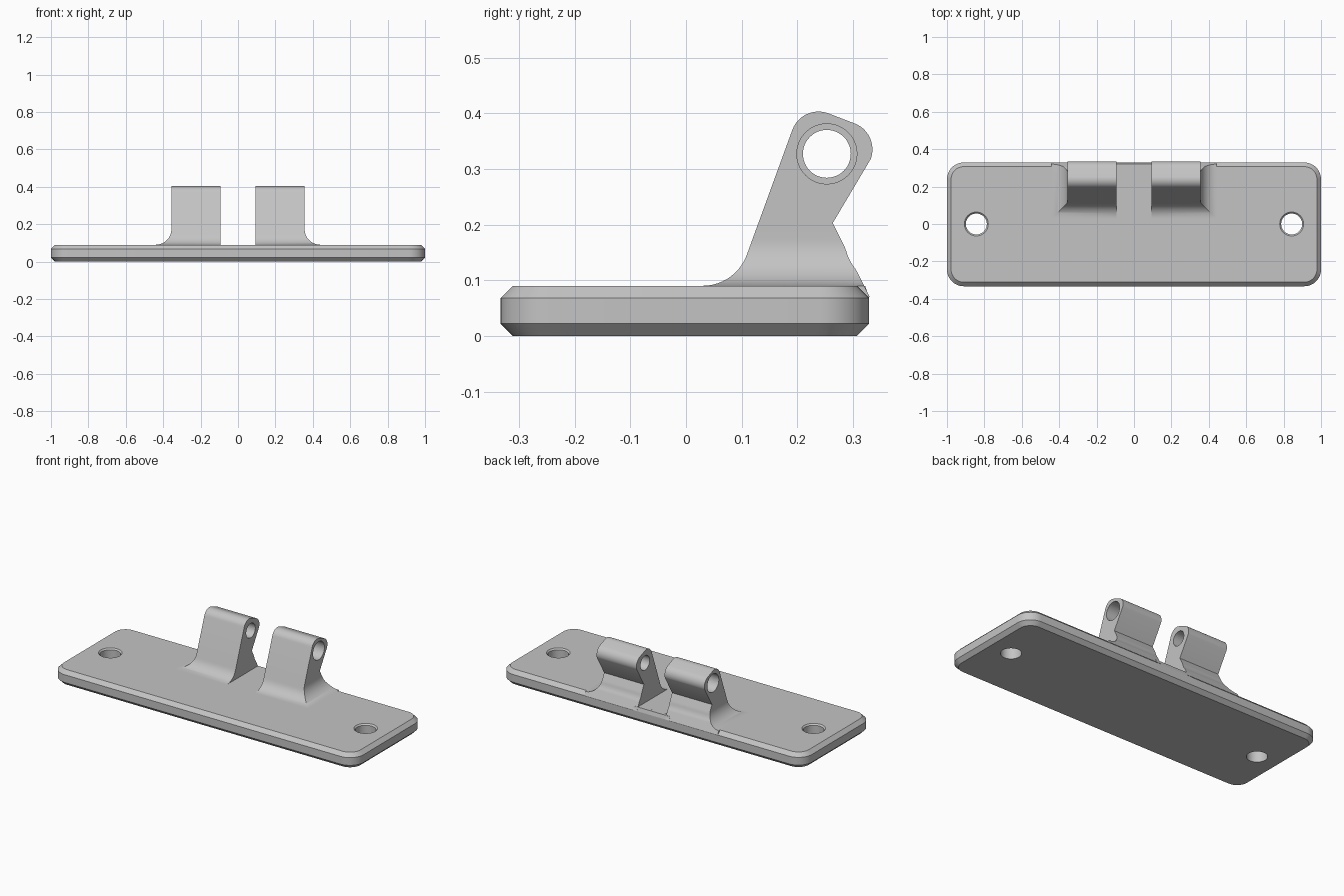
import bpy, bmesh, math
from mathutils import Matrix

if "Cube" in bpy.data.objects:
    bpy.data.objects.remove(bpy.data.objects["Cube"])

grey = bpy.data.materials.new("plain grey")
grey.diffuse_color = (0.55, 0.55, 0.55, 1)
grey.use_nodes = True
grey.node_tree.nodes["Principled BSDF"].inputs["Base Color"].default_value = grey.diffuse_color


def make(name, verts, faces):
    me = bpy.data.meshes.new(name)
    me.from_pydata(verts, [], faces)
    bm = bmesh.new()
    bm.from_mesh(me)
    bmesh.ops.recalc_face_normals(bm, faces=bm.faces)
    bm.to_mesh(me)
    bm.free()
    me.materials.append(grey)
    ob = bpy.data.objects.new(name, me)
    bpy.context.collection.objects.link(ob)
    return ob


def loft(name, rings):
    """Closed skin through rings with equal point counts."""
    n = len(rings[0])
    faces = [(r * n + i, r * n + (i + 1) % n, (r + 1) * n + (i + 1) % n, (r + 1) * n + i)
             for r in range(len(rings) - 1) for i in range(n)]
    faces += [tuple(range(n)), tuple(range((len(rings) - 1) * n, len(rings) * n))]
    return make(name, [p for ring in rings for p in ring], faces)


def circle(axis, c, pos, r, n=48):
    pts = [(r * math.cos(t * math.tau / n), r * math.sin(t * math.tau / n)) for t in range(n)]
    if axis == 'z':
        return [(c[0] + u, c[1] + v, pos) for u, v in pts]
    return [(pos, c[0] + u, c[1] + v) for u, v in pts]


def cut(ob, cutters):
    bpy.context.view_layer.objects.active = ob
    for c in cutters:
        m = ob.modifiers.new("hole", 'BOOLEAN')
        m.operation, m.solver, m.object = 'DIFFERENCE', 'EXACT', c
        bpy.ops.object.modifier_apply(modifier=m.name)
        bpy.data.objects.remove(c)


def smooth(ob):
    bpy.ops.object.select_all(action='DESELECT')
    ob.select_set(True)
    bpy.context.view_layer.objects.active = ob
    bpy.ops.object.shade_smooth_by_angle(angle=math.radians(28))


# Base plate: rounded rectangle with chamfered top and bottom rims
Y0, Y1, CORNER = -0.333, 0.329, 0.09


def plate_ring(z, inset):
    r, ring = CORNER - inset, []
    for k, (sx, sy) in enumerate([(1, 1), (-1, 1), (-1, -1), (1, -1)]):
        cx = sx * (1 - CORNER)
        cy = Y1 - CORNER if sy > 0 else Y0 + CORNER
        for i in range(13):
            a = math.pi / 2 * (k + i / 12)
            ring.append((cx + r * math.cos(a), cy + r * math.sin(a), z))
    return ring


plate = loft("base_plate", [plate_ring(0, 0.022), plate_ring(0.022, 0),
                            plate_ring(0.068, 0), plate_ring(0.09, 0.022)])
# Screw holes with a small chamfer at the top
cut(plate, [loft("screw_hole", [circle('z', (x, 0), z, r) for z, r in
                                [(-0.02, 0.056), (0.082, 0.056), (0.09, 0.064), (0.12, 0.064)]])
            for x in (-0.843, 0.843)])
smooth(plate)

# Hinge lugs: filleted foot, leaning body, rounded tip
R, CZ, TOP, FOOT = 0.084, 0.174, 0.09, 0.07
SLOPE = math.tan(math.radians(20))
INNER, OUTER = 0.093, 0.356


def fillet(z):
    return R - math.sqrt(max(0, R * R - (max(z, TOP) - CZ) ** 2))


def front_y(z):
    if z < 0.145:
        return 0.03 + R - fillet(z)
    return 0.109 + (z - 0.145) * SLOPE


def back_y(z):
    return min(0.285 + fillet(z), 0.33 - (z - FOOT) * 0.5)


def outer_x(z):
    return OUTER + (fillet(z) if z < CZ else 0)


def lug(name, side):
    # Foot and lower body as rectangular sections at rising heights
    zs = [FOOT] + [CZ - R * math.cos(math.radians(a)) for a in range(0, 91, 5)] + [0.19, 0.2027]
    verts, faces = [], []
    for z in zs:
        xo = outer_x(z)
        verts += [(INNER, front_y(z), z), (xo, front_y(z), z), (xo, back_y(z), z), (INNER, back_y(z), z)]
    for s in range(len(zs) - 1):
        b = 4 * s
        faces += [(b + i, b + (i + 1) % 4, b + 4 + (i + 1) % 4, b + 4 + i) for i in range(4)]
    faces.append((0, 1, 2, 3))
    # Upper body and rounded tip
    tip = []
    for (cy, cz), start in (((0.238, 0.353), 160), ((0.285, 0.335), 70)):
        for i in range(13):
            a = math.radians(start - 7.5 * i)
            tip.append((cy + 0.05 * math.cos(a), cz + 0.05 * math.sin(a)))
    base, n = len(verts), len(tip)
    verts += [(INNER, y, z) for y, z in tip] + [(OUTER, y, z) for y, z in tip]
    f = base - 4
    inn = [f] + list(range(base, base + n)) + [f + 3]
    out = [f + 1] + list(range(base + n, base + 2 * n)) + [f + 2]
    faces += [tuple(inn), tuple(out)]
    faces += [(inn[i], inn[i + 1], out[i + 1], out[i]) for i in range(n + 1)]
    ob = make(name, [(side * x, y, z) for x, y, z in verts], faces)
    # Pin bore with a wider counterbore on the outer side
    c = (0.253, 0.327)
    cut(ob, [loft("pin_bore", [circle('x', c, side * x, r) for x, r in
                               [(0.05, 0.043), (0.28, 0.043), (0.28, 0.054), (0.4, 0.054)]])])
    smooth(ob)


lug("right_lug", 1)
lug("left_lug", -1)

# Raised back rim between the lugs
smooth(loft("rim_fill", [[(x, 0.25, 0.05), (x, 0.25, 0.0899), (x, 0.322, 0.0899),
                          (x, 0.329, 0.068), (x, 0.32, 0.05)] for x in (-0.12, 0.12)]))
